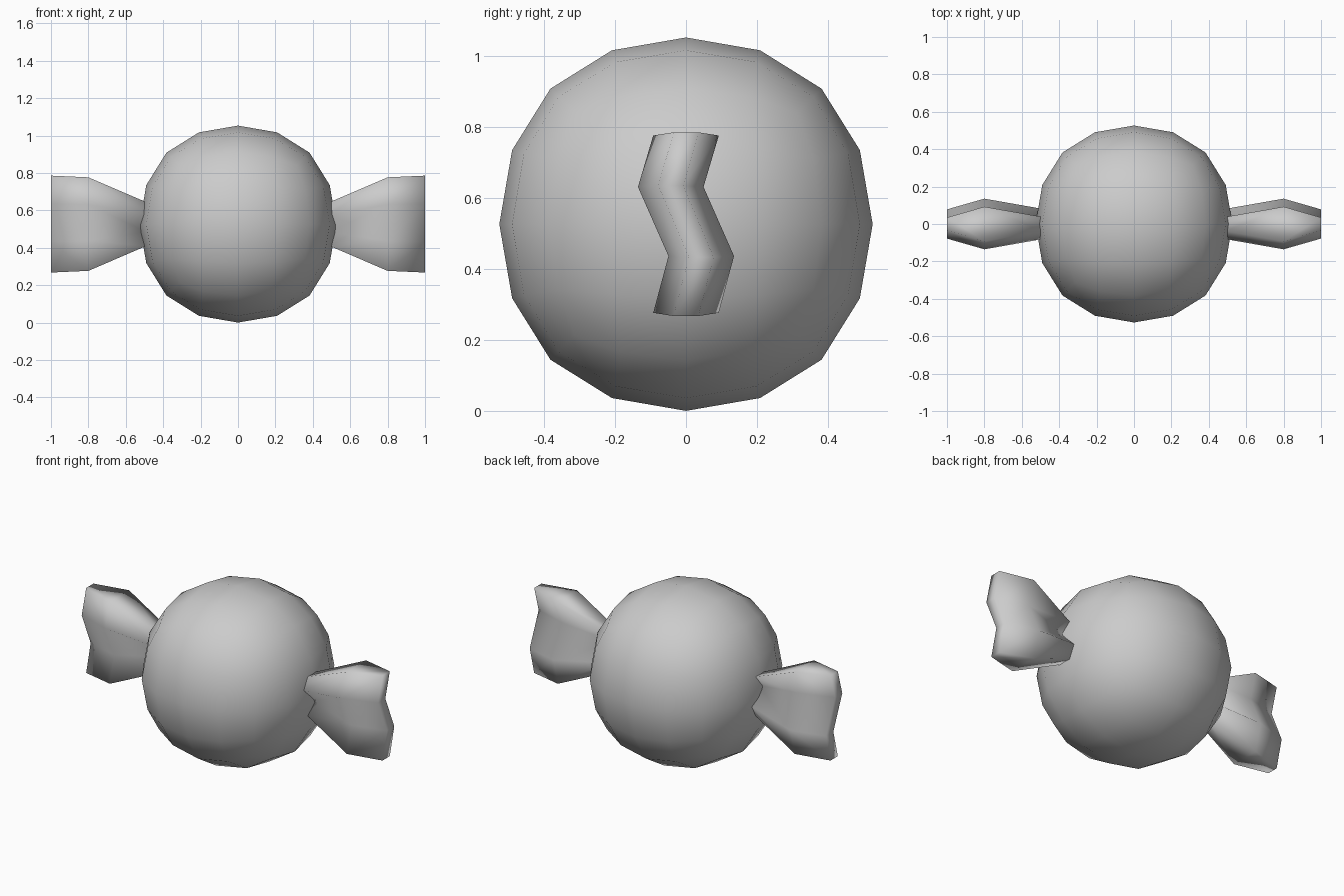
import bpy, bmesh

if "Cube" in bpy.data.objects:
    bpy.data.objects.remove(bpy.data.objects["Cube"])

CZ = 0.527  # height of the sweet's centre


def make_object(name, bm):
    bmesh.ops.recalc_face_normals(bm, faces=bm.faces)
    for f in bm.faces:
        f.smooth = True
    mesh = bpy.data.meshes.new(name)
    bm.to_mesh(mesh)
    bm.free()
    obj = bpy.data.objects.new(name, mesh)
    bpy.context.collection.objects.link(obj)
    obj.location.z = CZ
    return obj


# round body: a cube rounded by subdivision
bm = bmesh.new()
bmesh.ops.create_cube(bm, size=2 * 0.5265 / 0.8395)
body = make_object("sweet_body", bm)
sub = body.modifiers.new("round", 'SUBSURF')
sub.levels = sub.render_levels = 2

# twisted wrapper ends: zigzag section lofted along x
# station: x, half thickness, half height
STATIONS = [(0.49, 0.038, 0.117), (0.80, 0.0925, 0.250), (1.00, 0.035, 0.259)]
# zigzag centre line: y offset, height fraction
ZIGZAG = [(0.0, 1.0), (-0.043, 0.42), (0.043, -0.36), (0.0, -1.0)]


def wrapper_end(name, side):
    bm = bmesh.new()
    rings = []
    for x, t, h in STATIONS:
        section = [(y + t, z * h) for y, z in ZIGZAG]
        section += [(y - t, z * h) for y, z in reversed(ZIGZAG)]
        rings.append([bm.verts.new((side * x, y, z)) for y, z in section])
    n = len(rings[0])
    for a, b in zip(rings, rings[1:]):
        for i in range(n):
            j = (i + 1) % n
            bm.faces.new((a[i], a[j], b[j], b[i]))
    # close both ends with strips of quads across the zigzag
    for r in (rings[0], rings[-1]):
        for i in range(n // 2 - 1):
            bm.faces.new((r[i], r[i + 1], r[n - 2 - i], r[n - 1 - i]))
    return make_object(name, bm)


for label, side in (("right", 1), ("left", -1)):
    wrapper_end("wrapper_end_" + label, side)
